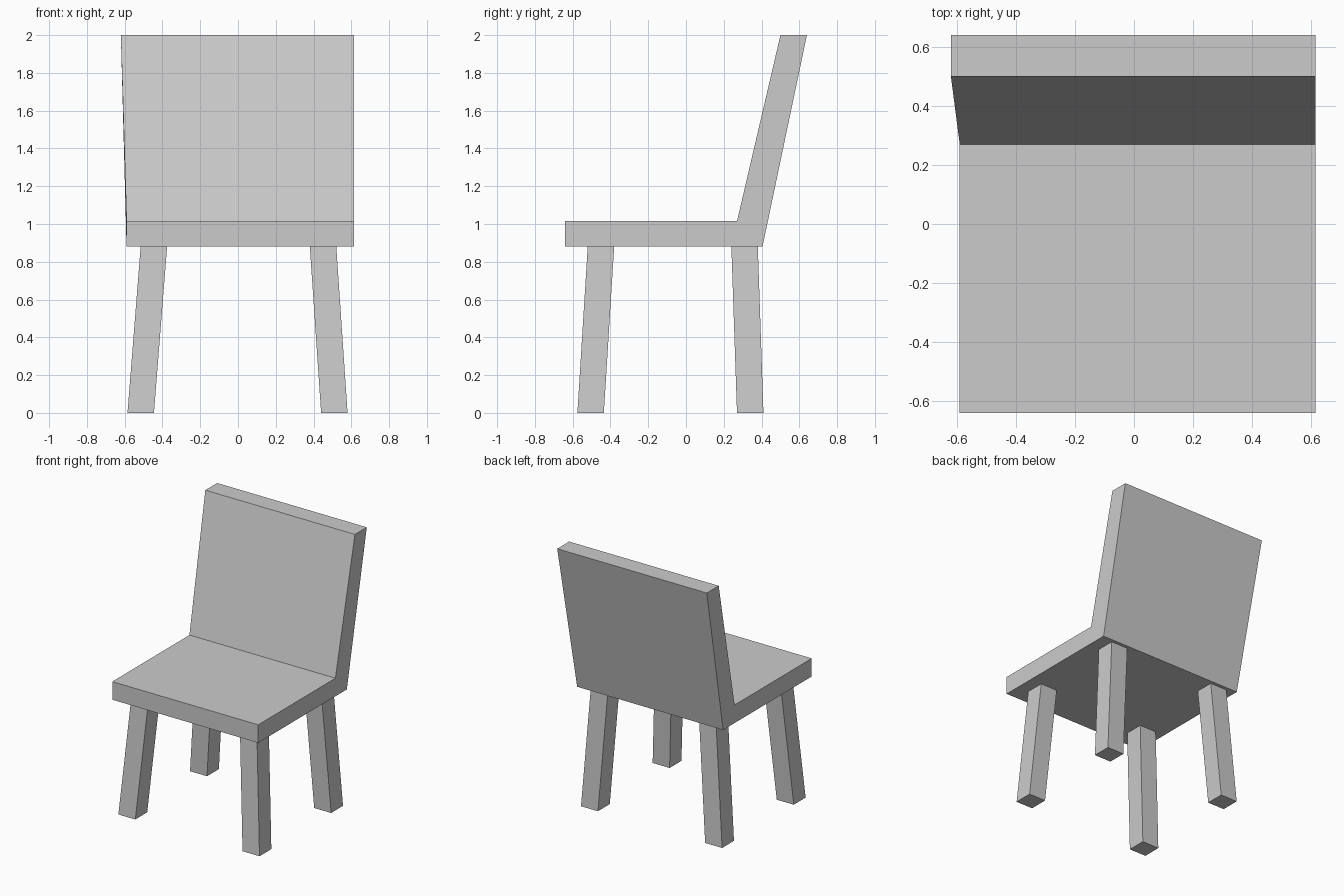
import bpy
import bmesh

if "Cube" in bpy.data.objects:
    bpy.data.objects.remove(bpy.data.objects["Cube"])


def make_object(name, bm):
    bmesh.ops.recalc_face_normals(bm, faces=bm.faces[:])
    mesh = bpy.data.meshes.new(name)
    bm.to_mesh(mesh)
    bm.free()
    obj = bpy.data.objects.new(name, mesh)
    bpy.context.collection.objects.link(obj)
    return obj


def loft(name, rings, smooth_segments=()):
    """Skin a list of four-corner rings and cap both ends."""
    bm = bmesh.new()
    rows = [[bm.verts.new(p) for p in ring] for ring in rings]
    for i in range(len(rows) - 1):
        a, b = rows[i], rows[i + 1]
        for k in range(4):
            j = (k + 1) % 4
            face = bm.faces.new((a[k], a[j], b[j], b[k]))
            # broad faces (front and rear) may be smooth, narrow sides stay flat
            face.smooth = i in smooth_segments and k in (0, 2)
            if i in smooth_segments and k in (1, 3):
                for e in face.edges:
                    if e.verts[0] in a and e.verts[1] in b or e.verts[1] in a and e.verts[0] in b:
                        e.smooth = False
    bm.faces.new(rows[0])
    bm.faces.new(rows[-1])
    return make_object(name, bm)


# Seat and mitred, reclined backrest: (left x, right x, upper y/z, lower y/z)
sections = [
    (-0.59, 0.615, (-0.64, 1.015), (-0.64, 0.88)),
    (-0.59, 0.615, (0.27, 1.015), (0.405, 0.88)),
    (-0.62, 0.615, (0.50, 2.0), (0.64, 2.0)),
]
loft("seat_and_backrest",
     [[(l, *u), (r, *u), (r, *d), (l, *d)] for l, r, u, d in sections],
     smooth_segments=(1,))


# Splayed square legs: centre at the floor and under the seat
def leg(name, foot, top, half=0.07):
    rings = []
    for (x, y), z in ((foot, 0.0), (top, 0.885)):
        rings.append([(x + sx * half, y + sy * half, z)
                      for sx, sy in ((-1, -1), (1, -1), (1, 1), (-1, 1))])
    loft(name, rings)


for side, foot_x, top_x in (("left", -0.515, -0.445), ("right", 0.51, 0.45)):
    for end, foot_y, top_y in (("front", -0.505, -0.45), ("rear", 0.34, 0.31)):
        leg(f"{end}_{side}_leg", (foot_x, foot_y), (top_x, top_y))
